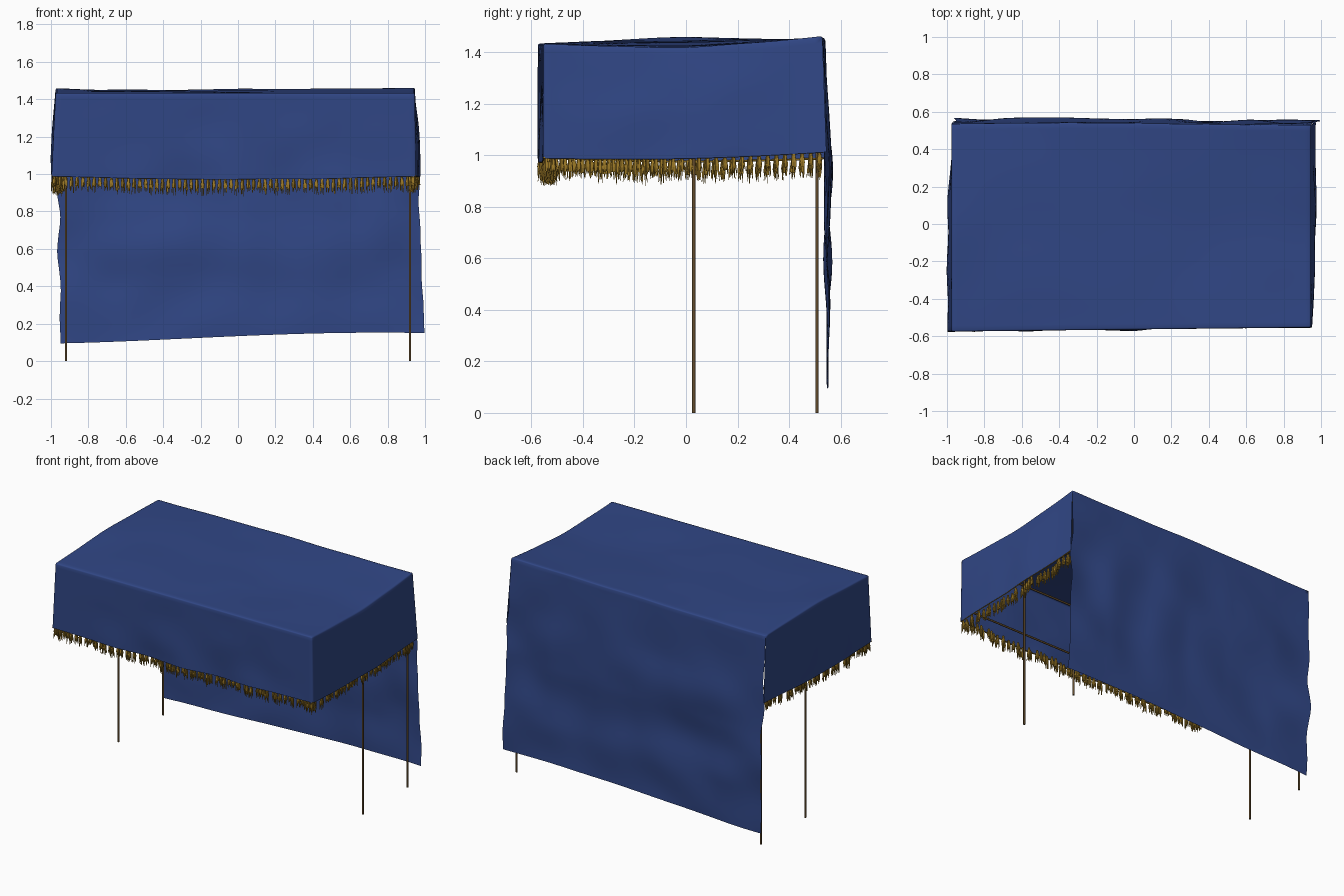
import bpy, bmesh, math, random
from mathutils import Vector, noise

if "Cube" in bpy.data.objects:
    bpy.data.objects.remove(bpy.data.objects["Cube"])

random.seed(4)
sin, pi = math.sin, math.pi


def material(name, rgb):
    m = bpy.data.materials.new(name)
    m.diffuse_color = (*rgb, 1)
    m.use_nodes = True
    m.node_tree.nodes["Principled BSDF"].inputs["Base Color"].default_value = m.diffuse_color
    return m


BLUE = material("blue_cloth", (0.03, 0.062, 0.235))
GOLD = material("gold_thread", (0.33, 0.19, 0.02))
WOOD = material("brown_wood", (0.12, 0.07, 0.025))


def make_object(name, bm, mat):
    me = bpy.data.meshes.new(name)
    bm.normal_update()
    bm.to_mesh(me)
    bm.free()
    ob = bpy.data.objects.new(name, me)
    bpy.context.collection.objects.link(ob)
    me.materials.append(mat)
    return ob


def wob(a, b, seed, amp):
    return amp * noise.noise(Vector((a, b, seed)))


def lerp(a, b, t):
    return a + (b - a) * t


# Cloth surfaces: u runs left-right or front-back, v runs downwards
def top(u, v):
    x = lerp(-0.975, 0.945, u)
    y = lerp(lerp(-0.575, -0.553, u), 0.535, v)
    z = lerp(1.433, lerp(1.445, 1.462, u), v)
    z += sin(pi * v) * lerp(0.016, -0.026, u)
    z += sin(pi * v) * wob(u * 5, v * 3, 2.0, 0.008) + v * wob(u * 5, 0, 7, 0.006)
    y += v * 0.006 * sin(u * 5)
    return Vector((x, y, z))


def front(u, v):
    p = top(u, 0)
    q = Vector((lerp(-0.997, 0.952, u), lerp(-0.577, -0.555, u), 0.988 - 0.016 * sin(pi * u)))
    q.z += sin(pi * u) * wob(u * 6, 0, 3, 0.006)
    r = p.lerp(q, v)
    r.y += sin(pi * u) * v * (0.006 + wob(u * 7, v * 2, 5.0, 0.02))
    return r


def side(s, u, v):
    e = 0 if s < 0 else 1
    p = top(e, u)
    q0 = front(e, 1)
    q1 = Vector((-0.965 if s < 0 else 0.972, 0.545, 0.985 if s < 0 else 1.012))
    q = q0.lerp(q1, u)
    q.z -= 0.013 * sin(pi * u)
    r = p.lerp(q, v)
    r.x += s * sin(pi * min(u, 0.9) / 0.9) * sin(pi * v * 0.75) * (0.015 + wob(u * 4, v * 2, 9 + s, 0.016))
    return r


def curtain(u, v):
    p = top(u, 1)
    t = u * u * (3 - 2 * u)
    q = Vector((lerp(-0.948, 0.997, u), 0.547, lerp(0.095, 0.15, t) + 0.012 * sin(pi * u)))
    r = p.lerp(q, v)
    r.y += sin(pi * v) * (0.012 + wob(u * 6, v * 4, 1.0, 0.03)) + v * wob(u * 5, v * 5, 4, 0.012)
    r.x += (2 * u - 1) * sin(pi * v) * wob(v * 7, u, 6, 0.018)
    return r


def patch(bm, f, nu, nv, flip=False):
    g = [[bm.verts.new(f(i / nu, j / nv)) for j in range(nv + 1)] for i in range(nu + 1)]
    for i in range(nu):
        for j in range(nv):
            q = [g[i][j], g[i + 1][j], g[i + 1][j + 1], g[i][j + 1]]
            bm.faces.new(q[::-1] if flip else q)


# Canopy cloth: roof, three valances and the long back curtain
bm = bmesh.new()
patch(bm, top, 64, 36)
patch(bm, front, 64, 16, True)
patch(bm, lambda u, v: side(-1, u, v), 36, 16)
patch(bm, lambda u, v: side(1, u, v), 36, 16, True)
patch(bm, curtain, 64, 44)
bmesh.ops.remove_doubles(bm, verts=bm.verts, dist=0.0005)
cloth = make_object("canopy_cloth", bm, BLUE)
bev = cloth.modifiers.new("soft_edges", 'BEVEL')
bev.width, bev.segments, bev.limit_method, bev.angle_limit = 0.008, 2, 'ANGLE', math.radians(55)
for p in cloth.data.polygons:
    p.use_smooth = True


def tube(bm, pts, radii, n):
    """Tapered tube through points."""
    d = (pts[-1] - pts[0]).normalized()
    a = d.orthogonal().normalized()
    b = d.cross(a)
    rings = [[bm.verts.new(p + r * (a * math.cos(2 * pi * k / n) + b * sin(2 * pi * k / n)))
              for k in range(n)] for p, r in zip(pts, radii)]
    for r0, r1 in zip(rings, rings[1:]):
        for k in range(n):
            bm.faces.new((r0[k], r0[(k + 1) % n], r1[(k + 1) % n], r1[k]))
    bm.faces.new(rings[0][::-1])
    bm.faces.new(rings[-1])


# Fringe: a cord along the hem and tassels of loose strands
def fringe(name, hem, count, inset):
    bm = bmesh.new()
    for i in range(count):
        p = hem((i + 0.5) / count) + inset * random.uniform(0.15, 1)
        p.z += 0.006
        length = random.uniform(0.07, 0.092)
        tube(bm, [p, p - Vector((0, 0, 0.015)), p - Vector((0, 0, 0.04)), p - Vector((0, 0, 0.058))],
             [0.005, 0.008, 0.0105, 0.006], 6)
        for k in range(6):
            a = k * pi / 3 + random.random()
            out = Vector((math.cos(a), sin(a), 0))
            end = p + out * random.uniform(0.004, 0.015) - Vector((0, 0, length * random.uniform(0.8, 1.12)))
            mid = p + out * 0.009 - Vector((0, 0, length * 0.5))
            tube(bm, [p + out * 0.003, mid, end], [0.003, 0.0038, 0.0014], 4)
    pts = [hem(i / 40) + inset * 0.1 for i in range(41)]
    for a, b in zip(pts, pts[1:]):
        tube(bm, [a, b], [0.004, 0.004], 5)
    make_object(name, bm, GOLD)


fringe("front_fringe", lambda u: front(u, 0.995), 64, Vector((0, 0.045, 0)))
fringe("left_fringe", lambda u: side(-1, u * 0.97 + 0.02, 0.995), 32, Vector((0.05, 0, 0)))
fringe("right_fringe", lambda u: side(1, u * 0.97 + 0.02, 0.995), 32, Vector((-0.05, 0, 0)))


# Wooden frame: four legs, and rails under the roof and behind the valance
def rod(name, a, b, r=0.0065):
    bm = bmesh.new()
    tube(bm, [Vector(a), Vector(b)], [r, r], 12)
    ob = make_object(name, bm, WOOD)
    for p in ob.data.polygons:
        p.use_smooth = len(p.vertices) == 4


X, YF, YM, YB = 0.92, -0.5, 0.03, 0.508
for s, n in ((-1, "left"), (1, "right")):
    rod(n + "_front_leg", (s * X, YM, 0), (s * X, YM, 1.4))
    rod(n + "_back_leg", (s * X, YB, 0), (s * X, YB, 1.4))
    rod(n + "_top_rail", (s * X, YF, 1.4), (s * X, YB, 1.4))
    rod(n + "_lower_rail", (s * X, YF, 1.05), (s * X, YB, 1.05))
    rod(n + "_front_upright", (s * X, YF, 1.05), (s * X, YF, 1.4))
rod("front_top_rail", (-X, YF, 1.4), (X, YF, 1.4))
rod("front_lower_rail", (-X, YF, 1.05), (X, YF, 1.05))
rod("back_top_rail", (-X, YB, 1.4), (X, YB, 1.4))
